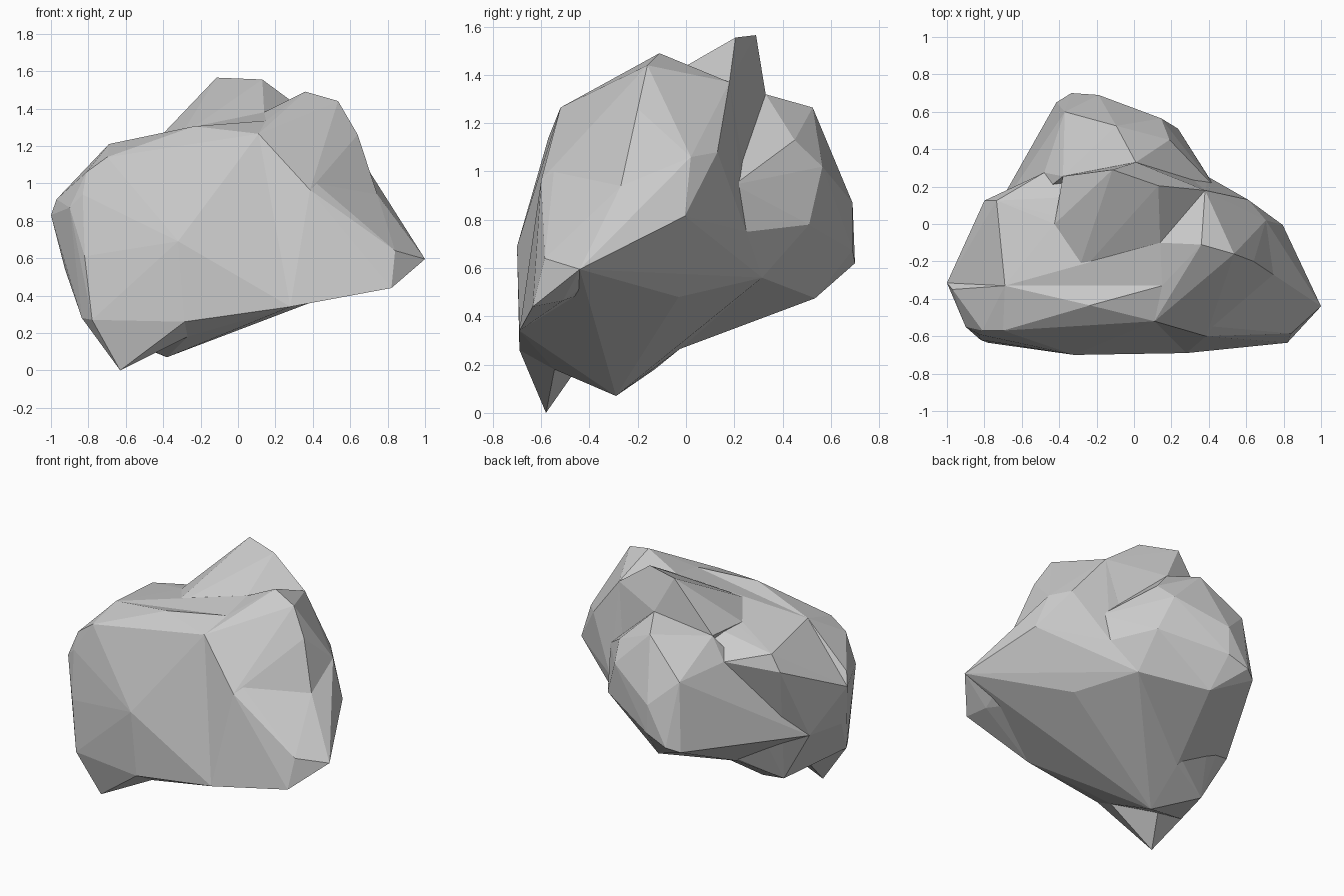
import bpy, bmesh

if "Cube" in bpy.data.objects:
    bpy.data.objects.remove(bpy.data.objects["Cube"])


def chunk(name, points):
    """Faceted convex lump of stone through a few corner points."""
    bm = bmesh.new()
    for p in points:
        bm.verts.new(p)
    res = bmesh.ops.convex_hull(bm, input=bm.verts)
    loose = {g for g in res["geom_interior"] + res["geom_unused"]
             if isinstance(g, bmesh.types.BMVert)}
    bmesh.ops.delete(bm, geom=list(loose), context='VERTS')
    bmesh.ops.recalc_face_normals(bm, faces=bm.faces)
    mesh = bpy.data.meshes.new(name)
    bm.to_mesh(mesh)
    bm.free()
    ob = bpy.data.objects.new(name, mesh)
    bpy.context.collection.objects.link(ob)
    return ob


# Corners shared by neighbouring lumps
right_tip = (1.0, -.44, .595)
left_tip = (-1.0, -.315, .83)
left_side = (-.925, -.36, .54)
left_low = (-.85, -.12, .53)
left_back = (-.48, .275, 1.085)
chin = (.28, -.69, .34)
heel = (-.835, -.54, .28)
toe = (-.78, -.635, .27)
keel_tip = (-.38, -.29, .07)
keel_side = (-.65, -.13, .18)
belly = (-.37, -.025, .265)
flank = (.795, -.005, .815)
cheek = (.705, .02, 1.06)
temple = (.745, -.27, .94)
elbow = (.61, .13, 1.08)
brow = (.15, -.33, 1.335)
front_top = (.11, -.52, 1.265)
corner = (.64, -.2, 1.26)
saddle = (.14, -.1, 1.38)
nook = (.38, .18, 1.37)
ledge = (-.31, -.285, 1.25)
top_left = (-.425, 0, 1.24)
jaw = (.385, -.6, .965)
inside = (0, 0, .65)

# Broad front slab, left half
rock = chunk("rock", [
    inside, left_tip, left_side, chin, heel, toe, brow, front_top,
    (-.32, -.7, .69), (-.235, -.435, 1.305),
    (-.7, -.57, 1.14), (-.81, -.57, 1.06), (-.83, -.59, .94),
    (-.9, -.55, .87), (-.69, -.33, 1.21), (-.97, -.35, .915),
    (-.82, -.62, .61), (-.285, -.69, .26)])

# Front slab, right half
cheek_slab = chunk("right_slab", [
    inside, right_tip, chin, flank, temple, brow, jaw, front_top,
    (.77, -.51, .465), (.82, -.635, .44), (.84, -.585, .64)])

# Middle of the boulder
core = chunk("core", [
    right_tip, left_tip, left_side, left_low, left_back, chin, heel,
    keel_tip, keel_side, belly, flank, cheek, elbow, temple, brow, saddle,
    nook, ledge, top_left, (-.69, -.33, 1.21), (-.8, .125, 1.04),
    (-.735, .125, 1.15), (-.77, -.15, 1.03), (.4, .25, .75),
    (.23, .315, .56), (.46, -.03, .48)])

# Lower shelf at the back
back = chunk("back_shelf", [
    belly, left_low, left_back, (.4, .25, .75), (.43, .2, .945),
    (.01, .33, 1.32), (-.38, .255, 1.23), (-.165, .535, .475),
    (.23, .315, .56), (-.335, .7, .62), (-.19, .69, .675),
    (-.19, .69, .87), (.145, .565, 1.02), (.235, .51, .78),
    (.19, .45, 1.13), (-.095, .525, 1.265), (-.37, .6, 1.04),
    (-.415, .65, .59)])

# Sharp crest on top
crest = chunk("crest", [
    saddle, ledge, top_left, nook, (-.115, .29, 1.565), (.13, .205, 1.555),
    (.43, .2, .945), (-.38, .255, 1.23), (.01, .33, 1.32), inside])

# Raised right shoulder
shoulder = chunk("shoulder", [
    brow, corner, saddle, nook, cheek, temple, elbow, jaw, front_top,
    (.36, -.11, 1.49), (.535, -.16, 1.44), (.2, 0, .8)])

# Pointed foot and keel underneath
foot = chunk("foot", [
    (-.63, -.58, 0), heel, toe, (-.27, -.545, .18), (-.285, -.69, .26),
    (-.5, -.3, .4)])
keel = chunk("keel", [
    keel_tip, keel_side, (-.27, -.545, .18), (-.285, -.69, .26), chin, heel,
    inside])

# Fuse the lumps into one stone
bpy.context.view_layer.objects.active = rock
for lump in (core, cheek_slab, back, crest, shoulder, foot, keel):
    mod = rock.modifiers.new("fuse", 'BOOLEAN')
    mod.operation = 'UNION'
    mod.solver = 'EXACT'
    mod.object = lump
    bpy.ops.object.modifier_apply(modifier=mod.name)
    bpy.data.objects.remove(lump)
